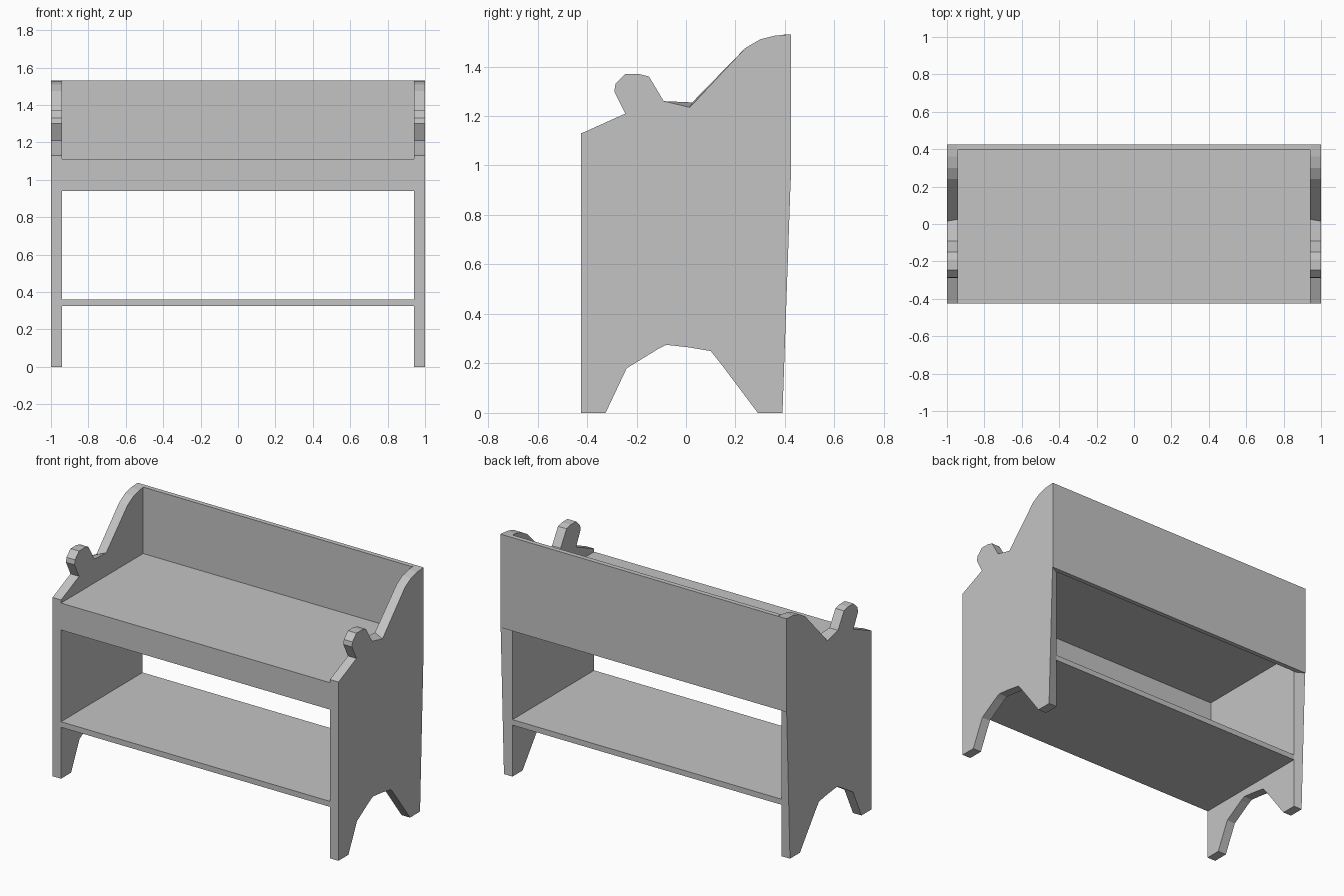
import bpy
import bmesh

cube = bpy.data.objects.get("Cube")
if cube:
    bpy.data.objects.remove(cube)

# One plain grey for the whole bench
grey = bpy.data.materials.new("plain grey")
grey.use_nodes = True
colour = (0.55, 0.55, 0.55, 1)
grey.diffuse_color = colour
grey.node_tree.nodes["Principled BSDF"].inputs["Base Color"].default_value = colour

HALF_WIDTH = 1.0
INNER = 0.94
FRONT, BACK, LEG_BACK = -0.425, 0.425, 0.39
APRON_BOTTOM, SEAT_TOP, TOP = 0.94, 1.11, 1.53


def finish(name, bm):
    bmesh.ops.recalc_face_normals(bm, faces=bm.faces)
    mesh = bpy.data.meshes.new(name)
    bm.to_mesh(mesh)
    bm.free()
    mesh.materials.append(grey)
    obj = bpy.data.objects.new(name, mesh)
    bpy.context.collection.objects.link(obj)
    return obj


def prism(name, near, far, x_near, x_far):
    """Close a solid between two matching (y, z) outlines."""
    bm = bmesh.new()
    a = [bm.verts.new((x_near, y, z)) for y, z in near]
    b = [bm.verts.new((x_far, y, z)) for y, z in far]
    bm.faces.new(a)
    bm.faces.new(b)
    for i in range(len(a)):
        j = (i + 1) % len(a)
        bm.faces.new((a[i], a[j], b[j], b[i]))
    return finish(name, bm)


# Side panel outline: foot arch, back edge, sloping arm, handle knob
arch = [(FRONT, 0), (-0.325, 0), (-0.24, 0.18), (-0.11, 0.26), (-0.08, 0.275),
        (0.01, 0.265), (0.1, 0.25), (0.14, 0.2), (0.29, 0), (LEG_BACK, 0)]
rear = [(BACK, APRON_BOTTOM), (BACK, TOP), (0.36, 1.525), (0.3, 1.51), (0.24, 1.475)]
knob = [(-0.09, 1.26), (-0.15, 1.36), (-0.19, 1.37), (-0.245, 1.37), (-0.285, 1.33),
        (-0.29, 1.3), (-0.245, 1.21), (-0.4, 1.14), (FRONT, 1.13)]
outer = arch + [(BACK - 0.002, APRON_BOTTOM)] + rear + [(0.015, 1.235)] + knob
inner = arch + [(LEG_BACK, APRON_BOTTOM)] + rear + [(0.025, 1.255)] + knob
for side, sign in (("left", 1), ("right", -1)):
    prism(side + "_side_panel", inner, outer, sign * INNER, sign * HALF_WIDTH)


# Seat with its front apron as one hooked profile
seat = [(FRONT, APRON_BOTTOM), (FRONT, SEAT_TOP), (BACK - 0.03, SEAT_TOP),
        (BACK - 0.03, SEAT_TOP - 0.04), (FRONT + 0.03, SEAT_TOP - 0.04),
        (FRONT + 0.03, APRON_BOTTOM)]
prism("seat_and_apron", seat, seat, -INNER, INNER)


def board(name, y0, y1, z0, z1):
    section = [(y0, z0), (y1, z0), (y1, z1), (y0, z1)]
    return prism(name, section, section, -INNER, INNER)


board("back_panel", BACK - 0.03, BACK, APRON_BOTTOM, TOP)
board("lower_shelf", FRONT, LEG_BACK, 0.325, 0.36)
